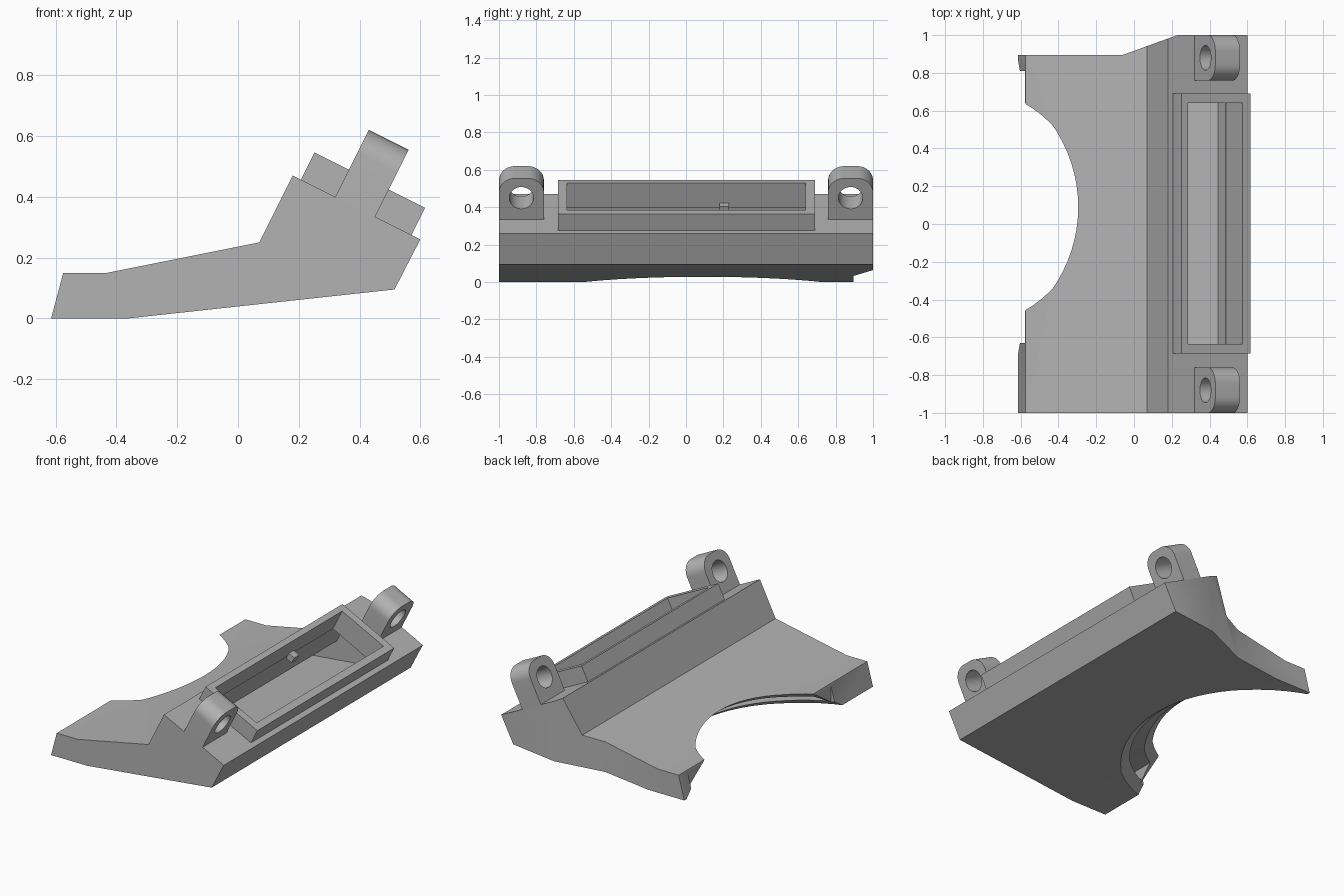
import bpy, bmesh
from math import radians, sin, cos, pi
from mathutils import Matrix

cube = bpy.data.objects.get("Cube")
if cube:
    bpy.data.objects.remove(cube, do_unlink=True)

grey = bpy.data.materials.new("plain grey")
grey.use_nodes = True
colour = (0.45, 0.45, 0.45, 1)
grey.diffuse_color = colour
grey.node_tree.nodes["Principled BSDF"].inputs["Base Color"].default_value = colour

# Sloped deck frame: local x runs down the slope, local z points away from it
DECK = Matrix.Translation((0.18, 0, 0.47)) @ Matrix.Rotation(radians(26.57), 4, 'Y')


def finish(name, bm, matrix=None):
    if matrix:
        bm.transform(matrix)
    bmesh.ops.recalc_face_normals(bm, faces=bm.faces)
    mesh = bpy.data.meshes.new(name)
    bm.to_mesh(mesh)
    bm.free()
    mesh.materials.append(grey)
    obj = bpy.data.objects.new(name, mesh)
    bpy.context.collection.objects.link(obj)
    return obj


def prism(name, points, offset, matrix=None):
    """Extrude a closed outline of 3D points along an offset."""
    bm = bmesh.new()
    face = bm.faces.new([bm.verts.new(p) for p in points])
    side = bmesh.ops.extrude_face_region(bm, geom=[face])["geom"]
    verts = [v for v in side if isinstance(v, bmesh.types.BMVert)]
    bmesh.ops.translate(bm, verts=verts, vec=offset)
    return finish(name, bm, matrix)


def side_prism(name, outline, y0, y1):
    return prism(name, [(x, y0, z) for x, z in outline], (0, y1 - y0, 0))


def box(name, lo, hi, matrix=None):
    corners = [(lo[0], lo[1]), (hi[0], lo[1]), (hi[0], hi[1]), (lo[0], hi[1])]
    return prism(name, [(x, y, lo[2]) for x, y in corners], (0, 0, hi[2] - lo[2]), matrix)


def cone(name, r1, r2, depth, matrix):
    bm = bmesh.new()
    bmesh.ops.create_cone(bm, cap_ends=True, segments=64, radius1=r1, radius2=r2, depth=depth)
    return finish(name, bm, matrix)


def cut(obj, *cutters):
    for cutter in cutters:
        cutter.hide_render = True
        mod = obj.modifiers.new("cut", 'BOOLEAN')
        mod.operation, mod.solver, mod.object = 'DIFFERENCE', 'EXACT', cutter
    bpy.context.view_layer.update()
    graph = bpy.context.evaluated_depsgraph_get()
    mesh = bpy.data.meshes.new_from_object(obj.evaluated_get(graph))
    obj.modifiers.clear()
    obj.data = mesh


def smooth(obj):
    bpy.ops.object.select_all(action='DESELECT')
    obj.select_set(True)
    bpy.context.view_layer.objects.active = obj
    bpy.ops.object.shade_smooth_by_angle(angle=radians(30))


# Main shell
shell = side_prism("shell", [(-0.615, 0), (-0.575, 0.15), (-0.43, 0.15), (0.07, 0.25),
                             (0.18, 0.47), (0.6, 0.26), (0.515, 0.095), (-0.36, 0)], -1, 1)
cavity = side_prism("cavity_cutter", [(-0.57, 0.045), (-0.545, 0.11), (-0.42, 0.11), (0.1, 0.21),
                                      (0.2, 0.41), (0.508, 0.25), (0.445, 0.125), (-0.36, 0.045)],
                    -0.95, 0.85)
arch = cone("arch_cutter", 1.096, 0.298, 0.6, Matrix.Translation((-0.89, 0.09, 0.1)))
lip = box("lip_cutter", (-0.8, -0.63, -0.1), (-0.578, 0.81, 0.3))
corner = prism("corner_cutter", [(-0.8, 0.895, -0.1), (-0.06, 0.895, -0.1), (0.23, 1.0, -0.1),
                                 (0.23, 1.2, -0.1), (-0.8, 1.2, -0.1)], (0, 0, 0.8))
window = box("window_cutter", (0.067, -0.635, -0.1), (0.392, 0.64, 0.3), DECK)
cut(shell, cavity, arch, lip, corner, window)
smooth(shell)

# Raised rim around the window
rim = box("window_rim", (0.03, -0.685, -0.01), (0.437, 0.69, 0.1), DECK)
cut(rim, window)

# Small stop inside the window
box("inner_stop", (0.067, 0.18, -0.06), (0.11, 0.23, -0.02), DECK)

# Mounting lugs with a round hole along the slope
R, HALF, TOP = 0.085, 0.12, 0.246
for name, y in (("front_lug", -0.88), ("back_lug", 0.88)):
    outline = [(0.157, y - HALF, -0.01), (0.157, y + HALF, -0.01)]
    for side, start in ((1, 0), (-1, pi / 2)):
        for i in range(13):
            a = start + i * pi / 24
            outline.append((0.157, y + side * (HALF - R) + R * cos(a), TOP - R + R * sin(a)))
    lug = prism(name, outline, (0.146, 0, 0), DECK)
    hole = cone(name + "_hole", 0.065, 0.065, 0.4,
                DECK @ Matrix.Translation((0.23, y, 0.129)) @ Matrix.Rotation(pi / 2, 4, 'Y'))
    cut(lug, hole)
    smooth(lug)
    bpy.data.objects.remove(hole, do_unlink=True)

for helper in (cavity, arch, lip, corner, window):
    bpy.data.objects.remove(helper, do_unlink=True)
